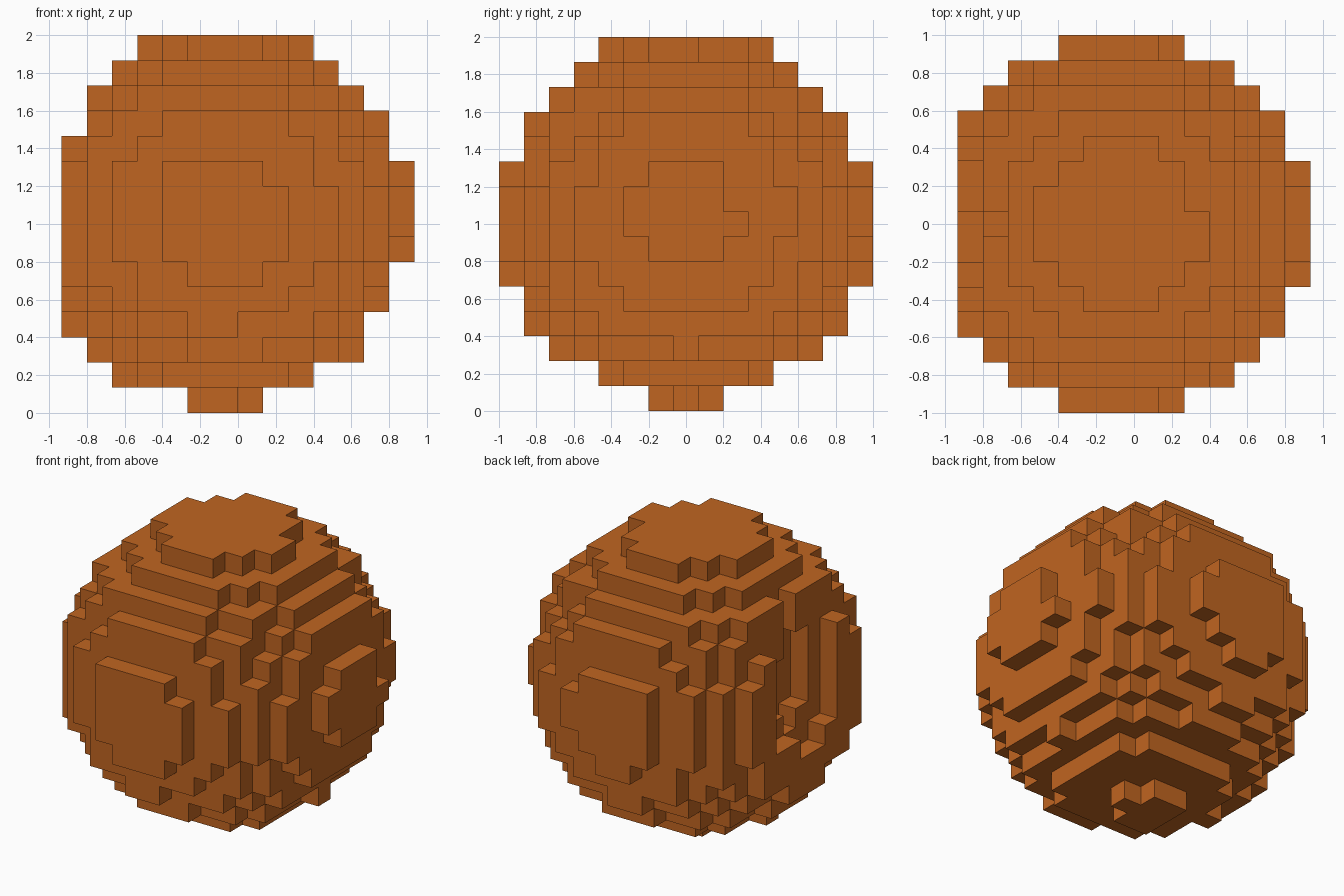
import bpy, bmesh
from mathutils import Vector

cube = bpy.data.objects.get("Cube")
if cube:
    bpy.data.objects.remove(cube, do_unlink=True)

CELL = 2 / 15
CENTRE = Vector((-0.15, -0.02, 7.816))   # ball centre in cells
RADIUS_SQ = 55.598


def box(xs, ys, zs):
    return {(x, y, z) for x in range(*xs) for y in range(*ys) for z in range(*zs)}


# Solid ball of cells
ball = {c for c in box((-7, 8), (-7, 8), (0, 15))
        if (Vector((c[0], c[1], c[2] + 0.5)) - CENTRE).length_squared <= RADIUS_SQ}

# Stepped hollow in the right side
hollow = box((-7, -6), (-7, 8), (0, 15))          # sliced-off cap
hollow |= box((-6, -5), (-2, 3), (6, 15))         # wide shallow recess
hollow |= box((-6, -5), (-1, 1), (5, 6))          # lowered floor
hollow |= box((-5, -4), (0, 1), (6, 15))          # deep slot
hollow |= box((-5, -4), (-1, 0), (7, 11))         # slot shoulder
hollow |= box((-5, -4), (1, 2), (7, 10))          # slot shoulder
cells = ball - hollow

# Skin: one quad wherever a cell meets open air
bm = bmesh.new()
corners = {}


def corner(p):
    key = tuple(round(2 * v) for v in p)
    if key not in corners:
        corners[key] = bm.verts.new(((p.x - 0.5) * CELL, p.y * CELL, (p.z + 0.5) * CELL))
    return corners[key]


for cell in sorted(cells):
    mid = Vector(cell)
    for axis in range(3):
        for sign in (-1, 1):
            n = Vector((0, 0, 0))
            n[axis] = sign
            if tuple(int(v) for v in mid + n) in cells:
                continue
            a = Vector((0, 0, 0))
            a[(axis + 1) % 3] = 0.5
            b = n.cross(a)
            face_mid = mid + n / 2
            bm.faces.new([corner(face_mid + o) for o in (-a - b, a - b, a + b, b - a)])

mesh = bpy.data.meshes.new("block_ball")
bm.to_mesh(mesh)
bm.free()

# Material
orange = bpy.data.materials.new("burnt_orange")
orange.use_nodes = True
colour = (0.53, 0.13, 0.015, 1)
orange.diffuse_color = colour
orange.node_tree.nodes["Principled BSDF"].inputs["Base Color"].default_value = colour
mesh.materials.append(orange)

body = bpy.data.objects.new("block_ball", mesh)
bpy.context.collection.objects.link(body)
